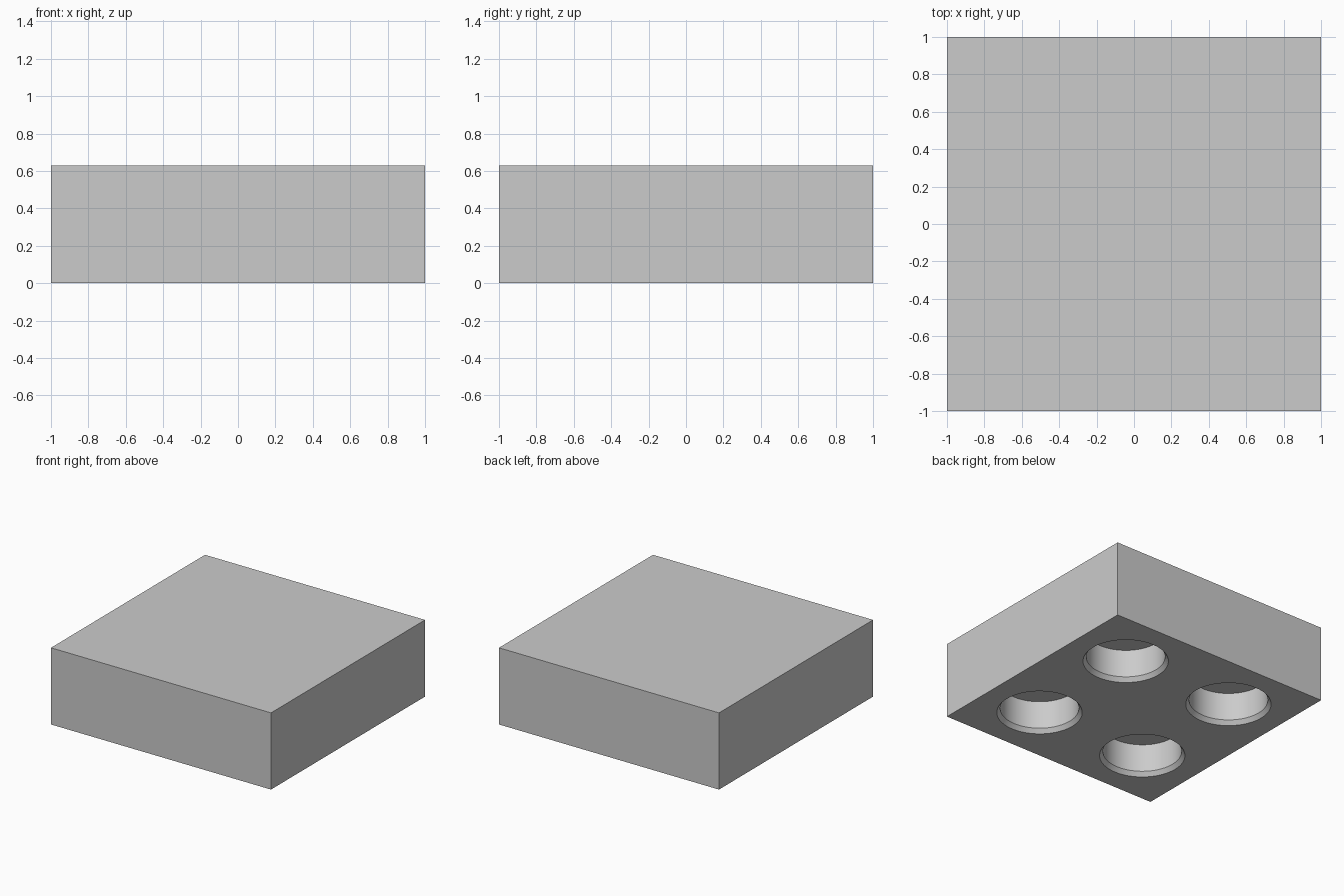
import bpy
import bmesh
from mathutils import Matrix, Vector

WIDTH, HEIGHT = 2.0, 0.63
SPACING = 0.505                    # socket centre offset from the middle
RADIUS, RIM, DEPTH = 0.297, 0.322, 0.265
CHAMFER = 0.035
SIDES = 48

if "Cube" in bpy.data.objects:
    bpy.data.objects.remove(bpy.data.objects["Cube"])

grey = bpy.data.materials.new("plain grey")
grey.use_nodes = True
colour = (0.6, 0.6, 0.6, 1)
grey.diffuse_color = colour
grey.node_tree.nodes["Principled BSDF"].inputs["Base Color"].default_value = colour


def make_object(name, bm):
    mesh = bpy.data.meshes.new(name)
    bm.to_mesh(mesh)
    bm.free()
    obj = bpy.data.objects.new(name, mesh)
    bpy.context.collection.objects.link(obj)
    mesh.materials.append(grey)
    return obj


def add_frustum(bm, x, y, z0, z1, r0, r1):
    bmesh.ops.create_cone(
        bm, cap_ends=True, segments=SIDES, radius1=r0, radius2=r1,
        depth=z1 - z0, matrix=Matrix.Translation((x, y, (z0 + z1) / 2)))


# Solid square block
bm = bmesh.new()
bmesh.ops.create_cube(bm, size=1, matrix=Matrix.Translation((0, 0, HEIGHT / 2))
                      @ Matrix.Diagonal(Vector((WIDTH, WIDTH, HEIGHT, 1))))
block = make_object("block", bm)


def cut(name, z0, z1, r0, r1):
    """Sink four matching round recesses into the underside."""
    bm = bmesh.new()
    for x in (-SPACING, SPACING):
        for y in (-SPACING, SPACING):
            add_frustum(bm, x, y, z0, z1, r0, r1)
    cutter = make_object(name, bm)
    cutter.hide_render = True
    mod = block.modifiers.new(name, "BOOLEAN")
    mod.operation = "DIFFERENCE"
    mod.solver = "EXACT"
    mod.object = cutter
    bpy.context.view_layer.objects.active = block
    bpy.ops.object.modifier_apply(modifier=mod.name)
    bpy.data.objects.remove(cutter)


# Straight sockets, then the bevelled rims at their mouths
cut("socket_cutter", -0.1, DEPTH, RADIUS, RADIUS)
slope = (RIM - RADIUS) / CHAMFER
cut("rim_cutter", -CHAMFER, CHAMFER, RIM + slope * CHAMFER, RADIUS)

# Smooth round walls with crisp edges
bpy.ops.object.select_all(action="DESELECT")
block.select_set(True)
bpy.context.view_layer.objects.active = block
bpy.ops.object.shade_smooth_by_angle(angle=0.35)
